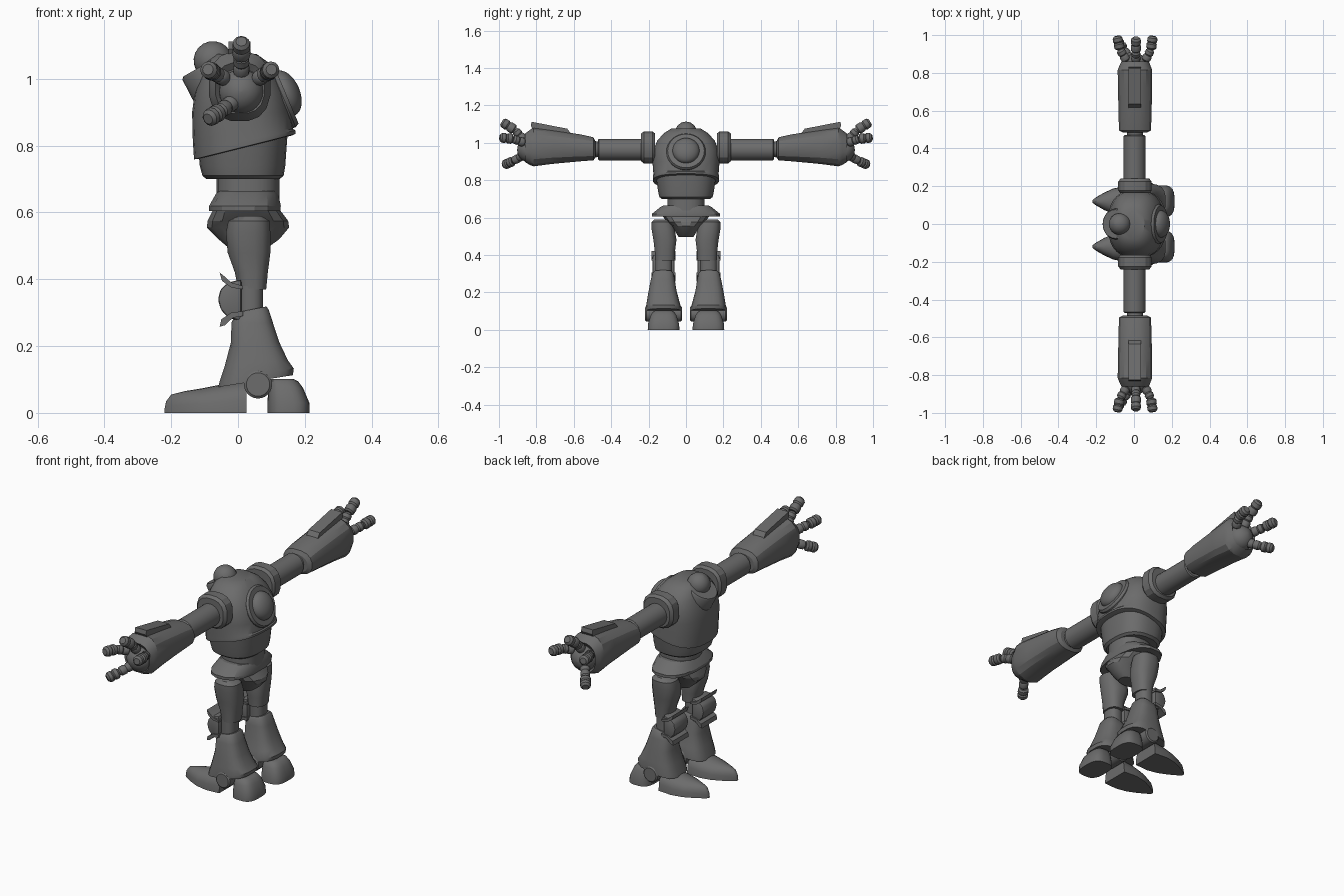
import bpy, bmesh, math
from mathutils import Vector

mat = bpy.data.materials.new("dark grey")
mat.diffuse_color = (0.15, 0.15, 0.15, 1)


def finish(bm, name, mirror, angle=35):
    bmesh.ops.recalc_face_normals(bm, faces=bm.faces)
    me = bpy.data.meshes.new(name)
    bm.to_mesh(me)
    bm.free()
    ob = bpy.data.objects.new(name, me)
    bpy.context.collection.objects.link(ob)
    me.materials.append(mat)
    bpy.context.view_layer.objects.active = ob
    ob.select_set(True)
    bpy.ops.object.shade_smooth_by_angle(angle=math.radians(angle))
    ob.select_set(False)
    if mirror:
        ob.modifiers.new("mirror", "MIRROR").use_axis = (False, True, False)
    return ob


def skin(bm, rings):
    for a, b in zip(rings, rings[1:]):
        n = len(a)
        for i in range(n):
            bm.faces.new((a[i], a[(i + 1) % n], b[(i + 1) % n], b[i]))
    bm.faces.new(rings[0][::-1])
    bm.faces.new(rings[-1])


def loft(name, sections, axis="z", mirror=True, n=24, power=2.5, angle=35):
    """Section: position, x0, x1, w0, w1 and optional slope along x."""
    bm = bmesh.new()
    rings = []
    for s in sections:
        p, x0, x1, w0, w1 = s[:5]
        slope = s[5] if len(s) > 5 else 0
        ring = []
        for i in range(n):
            t = 2 * math.pi * (i + .5) / n
            c, d = math.cos(t), math.sin(t)
            u = math.copysign(abs(c) ** (2 / power), c) * (x1 - x0) / 2
            w = (w0 + w1) / 2 + math.copysign(abs(d) ** (2 / power), d) * (w1 - w0) / 2
            x, q = (x0 + x1) / 2 + u, p + slope * u
            ring.append(bm.verts.new((x, w, q) if axis == "z" else (x, q, w)))
        rings.append(ring)
    skin(bm, rings)
    return finish(bm, name, mirror, angle)


def lathe(name, profile, origin, direction, mirror=False, n=24, angle=35):
    """Profile: (distance along direction, radius)."""
    rot = Vector(direction).to_track_quat("Z", "Y")
    bm = bmesh.new()
    rings = []
    for h, r in profile:
        rings.append([bm.verts.new(Vector(origin) + rot @ Vector(
            (r * math.cos(2 * math.pi * i / n), r * math.sin(2 * math.pi * i / n), h)))
            for i in range(n)])
    skin(bm, rings)
    return finish(bm, name, mirror, angle)


def dome(r, start=-90, steps=10, height=1.0):
    a = [math.radians(start + (89 - start) * i / steps) for i in range(steps + 1)]
    return [(height * r * math.sin(t), r * math.cos(t)) for t in a]


def prism(name, outline, y0, y1, inset=0.0, bevel=0.0):
    """Side outline in x, z, extruded along y."""
    bm = bmesh.new()
    skin(bm, [[bm.verts.new((x, y, z)) for x, z in outline] for y in (y0, y1)])
    if bevel:
        bmesh.ops.bevel(bm, geom=list(bm.edges), offset=bevel, segments=2,
                        affect="EDGES", profile=.5)
    return finish(bm, name, True)


# Torso
loft("abdomen", [(.70, -.095, .125, -.13, .13), (.71, -.107, .137, -.143, .143),
                 (.74, -.115, .142, -.15, .15), (.85, -.125, .15, -.165, .165)], mirror=False, n=32)
loft("chest", [(.795, -.12, .16, -.165, .165, .25), (.797, -.132, .172, -.176, .176, .25),
               (.815, -.134, .172, -.177, .177, .2), (.835, -.136, .166, -.175, .175, .1),
               (.90, -.138, .16, -.18, .18), (.96, -.13, .145, -.175, .175),
               (1.01, -.115, .12, -.155, .155), (1.05, -.10, .09, -.12, .12),
               (1.075, -.07, .055, -.08, .08)], mirror=False, n=32)
back = (.92, 0, .39)
lathe("back_ring", [(-.05, .10), (.0, .105), (.012, .098), (.012, .08)], (.132, 0, .952), back, n=32)
lathe("back_dome", dome(.072, 0, 8, .6), (.142, 0, .957), back, n=32)

# Head and tilted collar
up = (-.5, 0, .87)
lathe("collar", [(-.05, .085), (.02, .082), (.028, .076), (.028, .062)], (-.085, 0, 1.02), up)
lathe("head", dome(.058), (-.075, 0, 1.055), up)

# Waist and hips
loft("waist", [(.60, -.065, .125, -.10, .10), (.71, -.065, .125, -.10, .10)], mirror=False)
loft("belt", [(.605, -.088, .128, -.185, .185), (.62, -.088, .13, -.185, .185),
              (.655, -.068, .122, -.14, .14), (.665, -.06, .118, -.12, .12)],
     mirror=False, n=16, angle=25)
loft("pelvis", [(.495, -.03, .09, -.04, .04), (.52, -.06, .125, -.055, .055),
                (.555, -.095, .155, -.075, .075), (.575, -.093, .152, -.10, .10),
                (.61, -.075, .125, -.13, .13)], mirror=False, n=16, angle=25)

# Legs
loft("thigh", [(.37, .0, .085, .06, .165), (.42, -.01, .09, .058, .168), (.48, -.032, .098, .05, .175),
               (.54, -.037, .098, .06, .185), (.575, -.03, .095, .075, .185), (.59, .0, .07, .09, .17)], n=16)
loft("knee_joint", [(.28, .0, .076, .075, .165), (.38, .0, .076, .075, .165)], n=16)
prism("knee_pad", [(.01, .275), (-.03, .285), (-.052, .31), (-.06, .34), (-.052, .37),
                   (-.03, .39), (.01, .40)], .062, .178, bevel=.008)
prism("knee_upper_flange", [(-.055, .42), (-.048, .395), (-.02, .375), (.015, .37), (.015, .38), (-.02, .39), (-.042, .41)],
      .055, .185)
prism("knee_lower_flange", [(-.055, .258), (-.05, .28), (-.02, .30), (.015, .305), (.015, .29), (-.015, .285), (-.04, .262)],
      .055, .185)
loft("calf", [(.095, -.06, .165, .025, .215, .16), (.115, -.055, .168, .025, .215, .16),
              (.15, -.04, .15, .035, .21, .08), (.21, -.022, .125, .05, .20), (.27, -.02, .105, .06, .188),
              (.30, -.01, .092, .066, .18, .2), (.31, .0, .085, .075, .17, .2)], n=20, power=3)
lathe("ankle", [(0, .035), (.006, .042), (.19, .042), (.196, .035)], (.06, .022, .085), (0, 1, 0), mirror=True)

# Pointed toes, lofted from the ankle forwards
bm = bmesh.new()
rings = []
for x, hw, h in ((.025, .075, .10), (-.05, .08, .085), (-.11, .068, .073),
                 (-.16, .045, .065), (-.2, .022, .055), (-.215, .011, .035), (-.22, .006, .012)):
    ring = [bm.verts.new((x, .12 - hw * math.cos(math.pi * i / 12),
                          h * math.sin(math.pi * i / 12) ** .7)) for i in range(13)]
    rings.append(ring)
skin(bm, rings)
finish(bm, "toe", True)
loft("heel", [(0, .088, .215, .035, .205), (.03, .088, .214, .036, .204), (.075, .09, .195, .05, .19),
              (.095, .092, .18, .062, .178), (.102, .10, .165, .075, .165)], power=3)

# Arms
loft("shoulder_ring", [(.165, -.075, .085, .90, 1.05), (.178, -.085, .095, .888, 1.062),
                       (.225, -.085, .095, .888, 1.062), (.24, -.072, .082, .90, 1.05)], axis="y", n=16, angle=25)
lathe("upper_arm", [(0, .058), (.23, .058), (.235, .052)], (.003, .235, .963), (0, 1, 0), mirror=True)
lathe("elbow", [(0, .04), (.06, .048)], (.005, .46, .965), (0, 1, 0), mirror=True)
loft("forearm", [(.485, -.06, .07, .92, 1.01), (.495, -.08, .09, .905, 1.03), (.56, -.083, .094, .90, 1.045),
                 (.72, -.086, .097, .885, 1.07), (.815, -.088, .098, .872, 1.083),
                 (.835, -.08, .09, .88, 1.07), (.86, -.068, .08, .895, 1.05),
                 (.845, -.055, .066, .905, 1.03)], axis="y", n=16, angle=25)

# Raised plate on top of each forearm
bm = bmesh.new()
skin(bm, [[bm.verts.new((x, y, z)) for y, z in ((.60, 1.03), (.635, 1.075), (.825, 1.112), (.83, 1.09), (.80, 1.04))]
          for x in (-.028, .038)])
finish(bm, "forearm_plate", True)

# Hands: palm ball and segmented digits
lathe("palm", dome(.068), (.01, .835, .962), (0, 1, 0), mirror=True)
digits = {
    "middle_finger": ((.01, .865, 1.015), (.01, .915, 1.068), (.01, .985, 1.112)),
    "front_finger": ((-.04, .865, 1.0), (-.075, .925, 1.02), (-.09, .995, 1.028)),
    "rear_finger": ((.06, .865, 1.0), (.09, .925, 1.02), (.10, .995, 1.028)),
    "thumb": ((-.01, .865, .935), (-.055, .925, .902), (-.09, .975, .88)),
}
for name, pts in digits.items():
    for k, r in ((0, .024), (1, .027)):
        a, b = Vector(pts[k]), Vector(pts[k + 1])
        L = (b - a).length
        lathe(f"{name}_{k + 1}", [(0, r * .7), (.008, r), (L * .4, r), (L * .5, r * .8), (L * .6, r),
                                  (L - .01, r * .95), (L, r * .6)], a, b - a, mirror=True, n=12)
